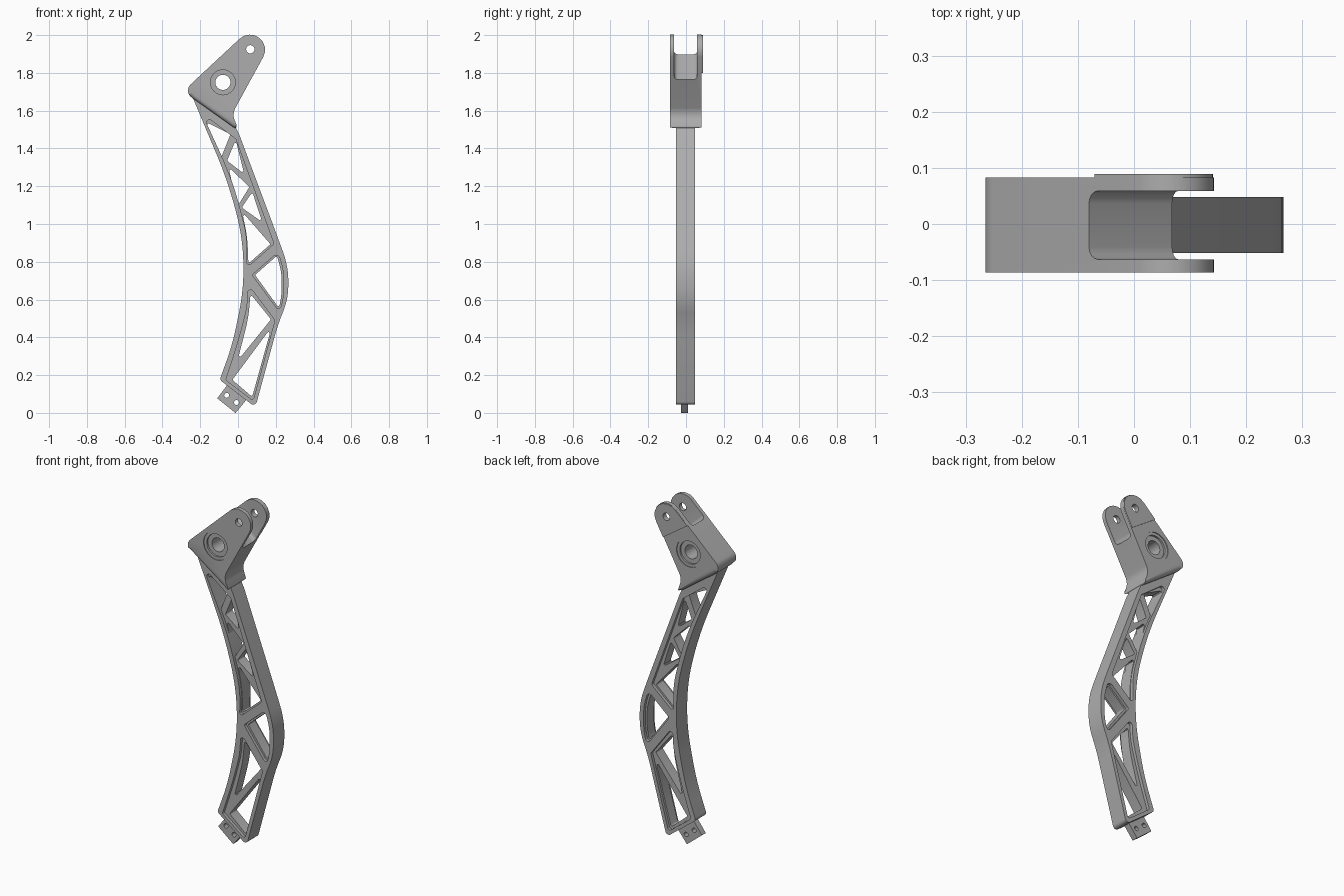
import bpy, bmesh, math
from mathutils import Vector, Matrix

cube = bpy.data.objects.get("Cube")
if cube:
    bpy.data.objects.remove(cube)

metal = bpy.data.materials.new("machined_grey")
metal.use_nodes = True
GREY = (0.42, 0.42, 0.42, 1)
metal.diffuse_color = GREY
metal.node_tree.nodes["Principled BSDF"].inputs["Base Color"].default_value = GREY
SOFT = 9  # radius marker: round the corner as far as its edges allow


def rounded(points, default=0.012, steps=8):
    """Closed profile with an arc at every corner; points are (x, z[, radius])."""
    out = []
    for i, pt in enumerate(points):
        p = Vector(pt[:2])
        r = pt[2] if len(pt) > 2 else default
        before = Vector(points[i - 1][:2]) - p
        after = Vector(points[(i + 1) % len(points)][:2]) - p
        a, b = before.normalized(), after.normalized()
        half = a.angle(b) / 2
        reach = r / math.tan(half)
        if r == SOFT:
            reach = min(reach, 0.49 * min(before.length, after.length))
        r = reach * math.tan(half)
        if r < 1e-4:
            out.append(p)
            continue
        c = p + (a + b).normalized() * (r / math.sin(half))
        u, v = (p + a * reach - c).normalized(), (p + b * reach - c).normalized()
        out += [c + u.slerp(v, k / steps) * r for k in range(steps + 1)]
    return out


def circle(x, z, r, n=40):
    return [Vector((x + r * math.cos(k * math.tau / n), z + r * math.sin(k * math.tau / n)))
            for k in range(n)]


def plate(name, loops, y0, y1):
    """Extrude an outline (first loop) with holes (other loops) from y0 to y1."""
    curve = bpy.data.curves.new(name, 'CURVE')
    curve.dimensions = '2D'
    curve.fill_mode = 'BOTH'
    curve.extrude = (y1 - y0) / 2
    for loop in loops:
        s = curve.splines.new('POLY')
        s.points.add(len(loop) - 1)
        for q, co in zip(s.points, loop):
            q.co = (co.x, co.y, 0, 1)
        s.use_cyclic_u = True
    temp = bpy.data.objects.new(name + "_curve", curve)
    bpy.context.collection.objects.link(temp)
    dg = bpy.context.evaluated_depsgraph_get()
    mesh = bpy.data.meshes.new_from_object(temp.evaluated_get(dg))
    bpy.data.objects.remove(temp)
    bpy.data.curves.remove(curve)
    mesh.transform(Matrix.Translation((0, (y0 + y1) / 2, 0)) @ Matrix.Rotation(math.pi / 2, 4, 'X'))
    bm = bmesh.new()
    bm.from_mesh(mesh)
    bmesh.ops.remove_doubles(bm, verts=bm.verts, dist=1e-5)
    bmesh.ops.recalc_face_normals(bm, faces=bm.faces)
    bm.to_mesh(mesh)
    bm.free()
    mesh.name = name
    mesh.materials.clear()
    mesh.materials.append(metal)
    obj = bpy.data.objects.new(name, mesh)
    bpy.context.collection.objects.link(obj)
    return obj


def bevel_where(obj, rule, width):
    """Round the edges whose two ends satisfy the rule."""
    bm = bmesh.new()
    bm.from_mesh(obj.data)
    bmesh.ops.dissolve_limit(bm, angle_limit=0.001, verts=bm.verts, edges=bm.edges)
    edges = [e for e in bm.edges if rule(*[v.co for v in e.verts])]
    bmesh.ops.bevel(bm, geom=edges, offset=width, segments=4, profile=0.5, affect='EDGES')
    bm.to_mesh(obj.data)
    bm.free()


def cut(obj, cutter):
    m = obj.modifiers.new("cut", 'BOOLEAN')
    m.operation = 'DIFFERENCE'
    m.solver = 'EXACT'
    m.object = cutter
    dg = bpy.context.evaluated_depsgraph_get()
    mesh = bpy.data.meshes.new_from_object(obj.evaluated_get(dg))
    obj.modifiers.clear()
    obj.data = mesh
    bpy.data.objects.remove(cutter)


# Arm frame: curved outline with three large pockets
outline = rounded([
    (-0.24, 1.67, 0), (-0.055, 1.23, SOFT), (0.025, 0.93, SOFT), (0.032, 0.66, SOFT),
    (-0.03, 0.36, SOFT), (-0.097, 0.175, 0.02), (0.092, 0.03, 0.02), (0.212, 0.47, SOFT),
    (0.265, 0.60, SOFT), (0.268, 0.77, SOFT), (0.21, 0.93, SOFT), (0.008, 1.47, 0),
    (-0.04, 1.57, 0)])
pocket_upper = rounded([
    (-0.19, 1.585, 0.015), (-0.027, 1.23, SOFT), (0.05, 0.93, SOFT), (0.047, 0.77, 0.012),
    (0.19, 0.895, 0.015), (-0.012, 1.45, 0.01)])
pocket_elbow = rounded([
    (0.075, 0.73), (0.212, 0.85, 0.02), (0.242, 0.75, SOFT), (0.24, 0.61, SOFT),
    (0.22, 0.535, 0.015)])
pocket_lower = rounded([
    (0.053, 0.68, 0.015), (0.195, 0.49, 0.015), (0.08, 0.065, 0.012), (-0.065, 0.175, 0.012),
    (-0.003, 0.36, SOFT), (0.05, 0.56, SOFT)])
plate("arm_frame", [outline, pocket_upper, pocket_elbow, pocket_lower], -0.052, 0.048)

# Recessed lattice web joining the frame sides
windows = [
    [(-0.168, 1.54), (-0.04, 1.475), (-0.092, 1.345)],
    [(-0.012, 1.445), (-0.058, 1.335), (0.033, 1.265)],
    [(-0.052, 1.305), (0.06, 1.195), (-0.002, 1.095)],
    [(0.076, 1.17), (0.02, 1.087), (0.128, 1.01)],
    [(0.022, 1.065), (0.172, 0.893), (0.055, 0.79), (0.05, 0.93, SOFT)],
    [(0.09, 0.73), (0.206, 0.832), (0.232, 0.74, SOFT), (0.23, 0.62, SOFT), (0.217, 0.555)],
    [(0.066, 0.63), (0.175, 0.495), (-0.003, 0.275), (0.055, 0.50, SOFT)],
    [(0.178, 0.455), (0.075, 0.085), (-0.03, 0.175)],
]
plate("lattice_web", [outline] + [rounded(w, 0.007, 4) for w in windows], -0.034, 0.03)

# End tab with two fixing holes
plate("end_tab", [rounded([(-0.055, 0.15), (-0.11, 0.077), (-0.013, -0.001), (0.045, 0.07)], 0.003),
                  circle(-0.06, 0.093, 0.013, 20), circle(-0.008, 0.055, 0.013, 20)], -0.026, 0.01)

# Forked head with a rounded lower edge
PIN, BORE = (0.065, 1.925), (-0.08, 1.75)
FRONT, BACK = -0.086, 0.083
tip = (0.371, 2.318, 0.08)
head = plate("forked_head", [rounded([
    (-0.291, 1.702, 0.045), (0.0, 1.495, 0.008), (-0.03, 1.585, 0.08), tip])], FRONT, BACK)


def on_lower_edge(a, b):
    flat = abs(a.y - b.y) < 1e-4
    return flat and all(abs(p.z - 1.495 + 0.711 * p.x) < 0.008 and p.x > -0.27 for p in (a, b))


bevel_where(head, on_lower_edge, 0.022)

# Fork slot, with rounded floor edges
slot = plate("slot_cutter", [[Vector(p) for p in
             ((-0.12, 1.934), (0.11, 1.726), (0.4, 2.05), (0.17, 2.25))]], -0.063, 0.059)
bevel_where(slot, lambda a, b: max(a.z, b.z) < 1.94 and abs(a.y - b.y) < 1e-4, 0.022)
cut(head, slot)

# Stepped bore on both sides and pin hole
for radius, depth in ((0.083, 0.005), (0.066, 0.016)):
    cut(head, plate("recess_cutter", [circle(*BORE, radius)], FRONT - 0.1, FRONT + depth))
    cut(head, plate("recess_cutter", [circle(*BORE, radius)], BACK - depth, BACK + 0.1))
cut(head, plate("bore_cutter", [circle(*BORE, 0.04)], -0.3, 0.3))
cut(head, plate("pin_cutter", [circle(*PIN, 0.022, 24)], -0.3, 0.3))

# Raised pad on the back prong
plate("prong_pad", [rounded([(-0.07, 1.907, 0), (0.087, 1.80, 0), tip]),
                    circle(*PIN, 0.022, 24)], BACK - 0.004, 0.089)

# Smooth the curved walls, keep the machined edges crisp
bpy.ops.object.select_all(action='DESELECT')
for name in ("arm_frame", "lattice_web", "end_tab", "forked_head", "prong_pad"):
    obj = bpy.data.objects[name]
    obj.select_set(True)
    bpy.context.view_layer.objects.active = obj
bpy.ops.object.shade_smooth_by_angle(angle=math.radians(30))
